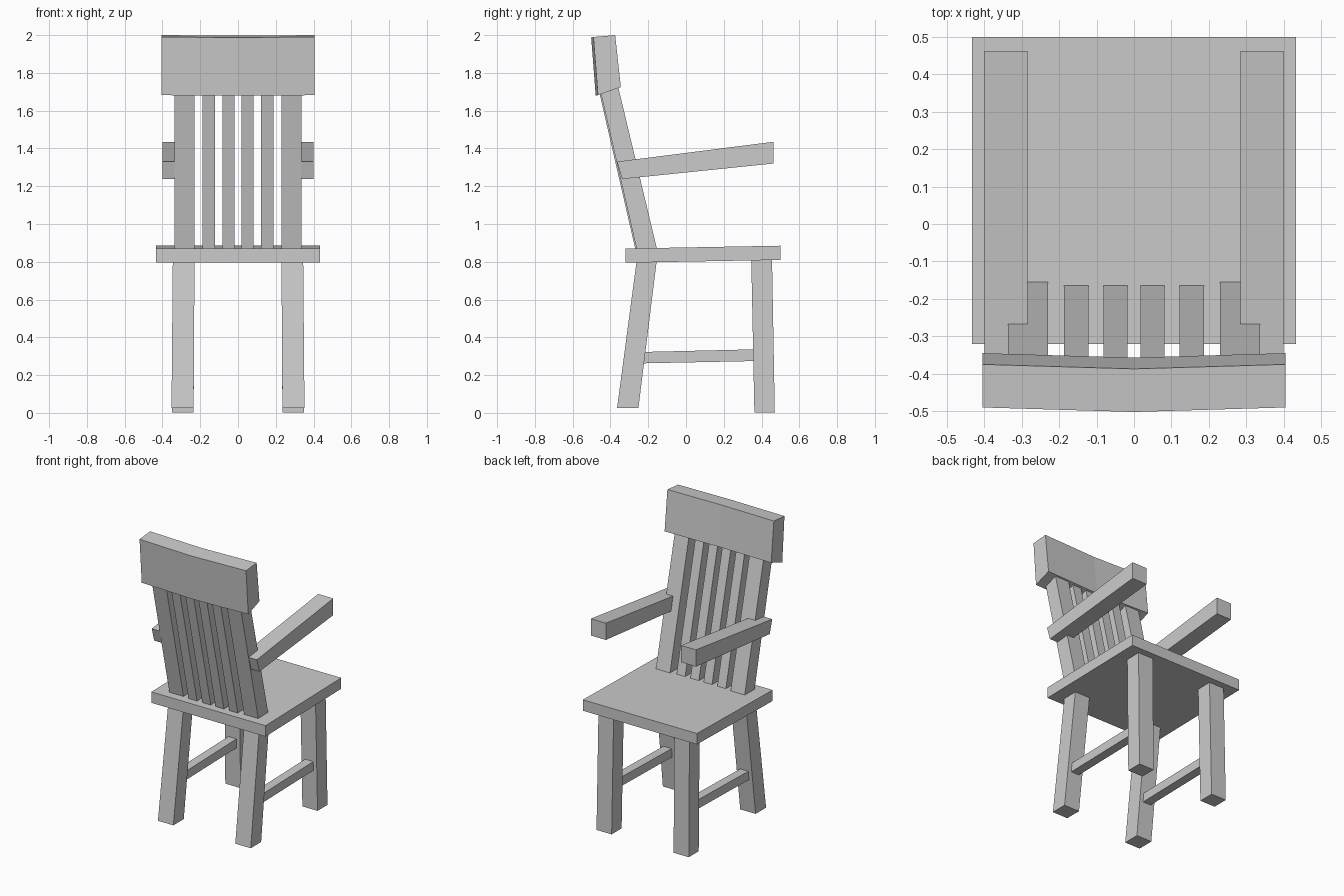
import bpy, bmesh

if "Cube" in bpy.data.objects:
    bpy.data.objects.remove(bpy.data.objects["Cube"])


def loft(name, sections):
    """Solid through a list of matching vertex rings, capped at both ends."""
    bm = bmesh.new()
    rings = [[bm.verts.new(p) for p in s] for s in sections]
    n = len(rings[0])
    for a, b in zip(rings, rings[1:]):
        for i in range(n):
            j = (i + 1) % n
            bm.faces.new((a[i], a[j], b[j], b[i]))
    bm.faces.new(rings[0])
    bm.faces.new(rings[-1])
    bmesh.ops.recalc_face_normals(bm, faces=bm.faces)
    me = bpy.data.meshes.new(name)
    bm.to_mesh(me)
    bm.free()
    ob = bpy.data.objects.new(name, me)
    bpy.context.collection.objects.link(ob)
    return ob


def plank(name, profile, x0, x1, mirror=False):
    """Side profile (y, z) extruded from x0 to x1, optionally on both sides."""
    for s, tag in ((1, "_right"), (-1, "_left")) if mirror else ((1, ""),):
        loft(name + tag, [[(s * x, y, z) for y, z in profile] for x in (x0, x1)])


def post(name, bottom, top):
    """Leg on both sides; each end is (x0, x1, y0, y1, z)."""
    for s, tag in ((1, "_right"), (-1, "_left")):
        loft(name + tag, [[(s * a, c, z), (s * b, c, z), (s * b, d, z), (s * a, d, z)]
                          for a, b, c, d, z in (bottom, top)])


# seat, tilted slightly
plank("seat", [(-0.32, 0.795), (0.50, 0.81), (0.50, 0.885), (-0.32, 0.87)], -0.433, 0.433)

# legs
post("front_leg", (0.235, 0.35, 0.362, 0.47, 0.003), (0.23, 0.345, 0.345, 0.455, 0.84))
post("back_leg", (0.235, 0.352, -0.365, -0.252, 0.025), (0.23, 0.345, -0.258, -0.152, 0.83))

# side stretchers between the legs
plank("stretcher", [(-0.25, 0.262), (0.39, 0.275), (0.39, 0.337), (-0.25, 0.322)], 0.26, 0.322, True)

# leaning back posts and slats
plank("back_post", [(-0.255, 0.84), (-0.147, 0.84), (-0.36, 1.73), (-0.455, 1.71)], 0.23, 0.337, True)
slat = [(-0.262, 0.84), (-0.157, 0.84), (-0.37, 1.73), (-0.462, 1.71)]
plank("inner_slat", slat, 0.018, 0.082, True)
plank("outer_slat", slat, 0.122, 0.187, True)

# arm rests, rising forward
plank("arm_rest", [(-0.338, 1.238), (0.462, 1.32), (0.462, 1.435), (-0.365, 1.33)], 0.285, 0.399, True)

# head rail, bent at the middle
head = [(-0.466, 1.682), (-0.345, 1.725), (-0.375, 2.0), (-0.49, 1.99)]
loft("head_rail", [[(x, y + dy, z + dz) for y, z in head]
                   for x, dy, dz in ((-0.404, 0, 0), (0, -0.012, -0.003), (0.404, 0, 0))])
